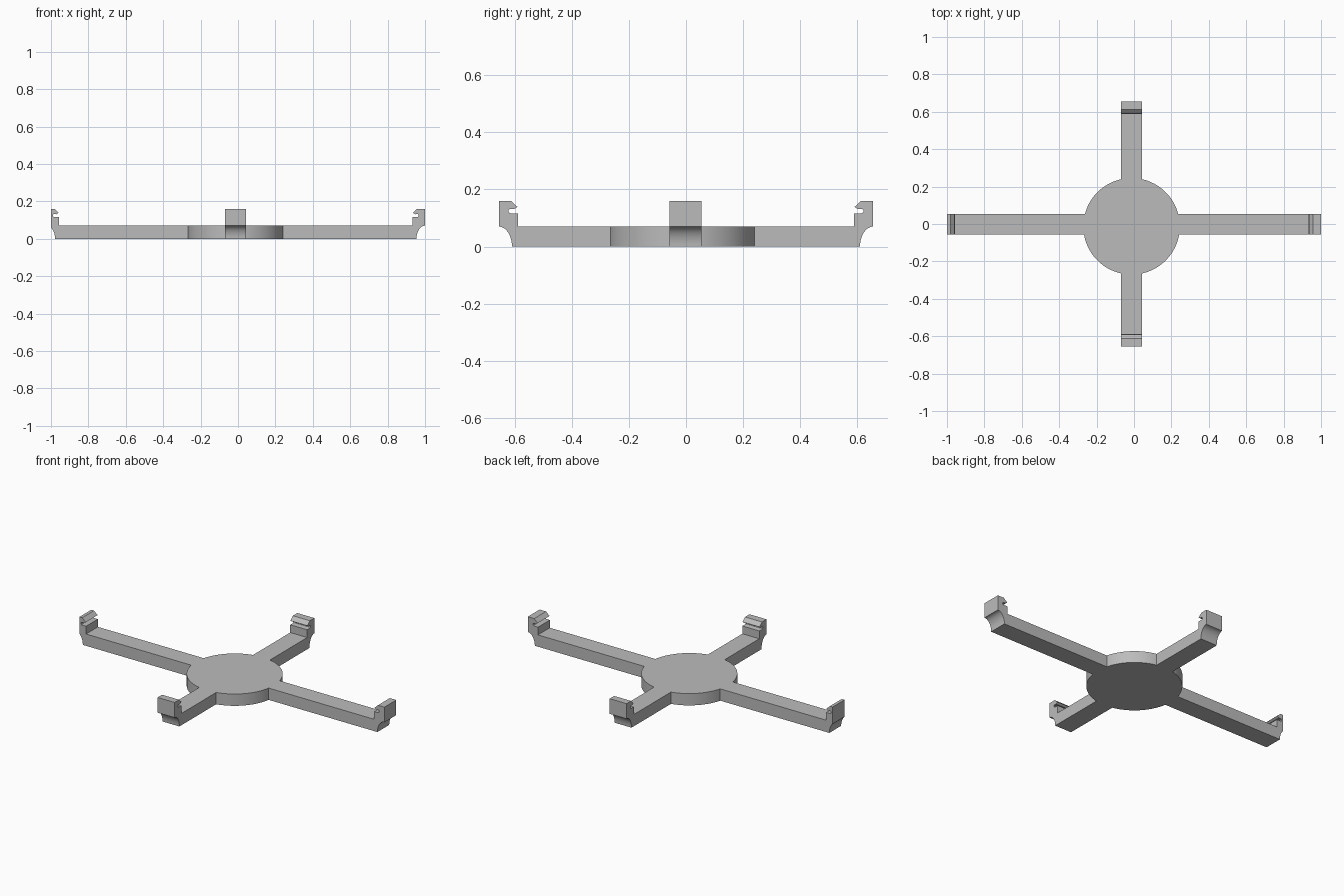
import bpy
import bmesh
from math import cos, sin, pi, radians

cube = bpy.data.objects.get("Cube")
if cube:
    bpy.data.objects.remove(cube, do_unlink=True)

THICK = 0.07     # hub and arm thickness
TOP = 0.16       # height of the clips
WIDTH = 0.111    # arm width

grey = bpy.data.materials.new("plain grey")
grey.use_nodes = True
colour = (0.5, 0.5, 0.5, 1)
grey.diffuse_color = colour
grey.node_tree.nodes["Principled BSDF"].inputs["Base Color"].default_value = colour


def extruded(name, base, direction):
    """Solid made by sweeping a closed outline along a direction."""
    bm = bmesh.new()
    face = bm.faces.new([bm.verts.new(p) for p in base])
    out = bmesh.ops.extrude_face_region(bm, geom=[face])
    verts = [v for v in out["geom"] if isinstance(v, bmesh.types.BMVert)]
    bmesh.ops.translate(bm, verts=verts, vec=direction)
    bmesh.ops.recalc_face_normals(bm, faces=bm.faces)
    mesh = bpy.data.meshes.new(name)
    bm.to_mesh(mesh)
    bm.free()
    mesh.materials.append(grey)
    obj = bpy.data.objects.new(name, mesh)
    bpy.context.collection.objects.link(obj)
    return obj


def clip_profile(reach, trim=0.0):
    """Clip outline from the underside, round the hook, to the arm's top.
    The outer side can be trimmed off flat."""
    steps = 10
    full = reach + trim
    rx = 0.046
    start = math_angle(trim, rx)
    # concave scoop under the clip
    pts = []
    for i in range(steps + 1):
        a = start * i / steps
        pts.append((full - rx * cos(a), THICK * sin(a)))
    # outer wall and top
    if trim == 0:
        pts[-1] = (reach, THICK)
    pts.append((reach, TOP))
    # sloping lip, rounded notch and inner wall, as distances from the outside
    hook = [(0.042, TOP), (0.065, 0.139), (0.053, 0.131), (0.040, 0.132),
            (0.035, 0.129), (0.034, 0.123), (0.037, 0.118), (0.042, 0.116),
            (0.067, 0.116), (0.067, THICK)]
    return pts + [(full - d, z) for d, z in hook]


def math_angle(trim, rx):
    """Angle at which the scoop meets the outer wall."""
    from math import acos
    return acos(min(1.0, trim / rx)) if trim else pi / 2


def arm_profile(reach, trim_low=0.0):
    """Whole outline of a straight bar with a clip at both ends."""
    high = clip_profile(reach)
    low = [(-u, z) for u, z in reversed(clip_profile(reach, trim_low))]
    return high + low


# Round hub
HUB, R, SEG = (-0.013, -0.0125), 0.258, 96
ring = [(HUB[0] + R * cos(2 * pi * (i + 0.5) / SEG),
         HUB[1] + R * sin(2 * pi * (i + 0.5) / SEG), 0) for i in range(SEG)]
bracket = extruded("clip_bracket", ring, (0, 0, THICK))

# Long side-to-side bar and short front-to-back bar
long_bar = extruded("long_bar",
                    [(u, -0.057, z) for u, z in arm_profile(1.0, 0.024)],
                    (0, WIDTH, 0))
short_bar = extruded("short_bar",
                     [(-0.069, u, z) for u, z in arm_profile(0.655)],
                     (WIDTH, 0, 0))

# Merge the bars into the hub
bpy.ops.object.select_all(action="DESELECT")
bpy.context.view_layer.objects.active = bracket
bracket.select_set(True)
for bar in (long_bar, short_bar):
    mod = bracket.modifiers.new("merge", "BOOLEAN")
    mod.operation = "UNION"
    mod.solver = "EXACT"
    mod.object = bar
    bpy.ops.object.modifier_apply(modifier=mod.name)
    bpy.data.objects.remove(bar, do_unlink=True)

bpy.ops.object.shade_smooth_by_angle(angle=radians(30))
